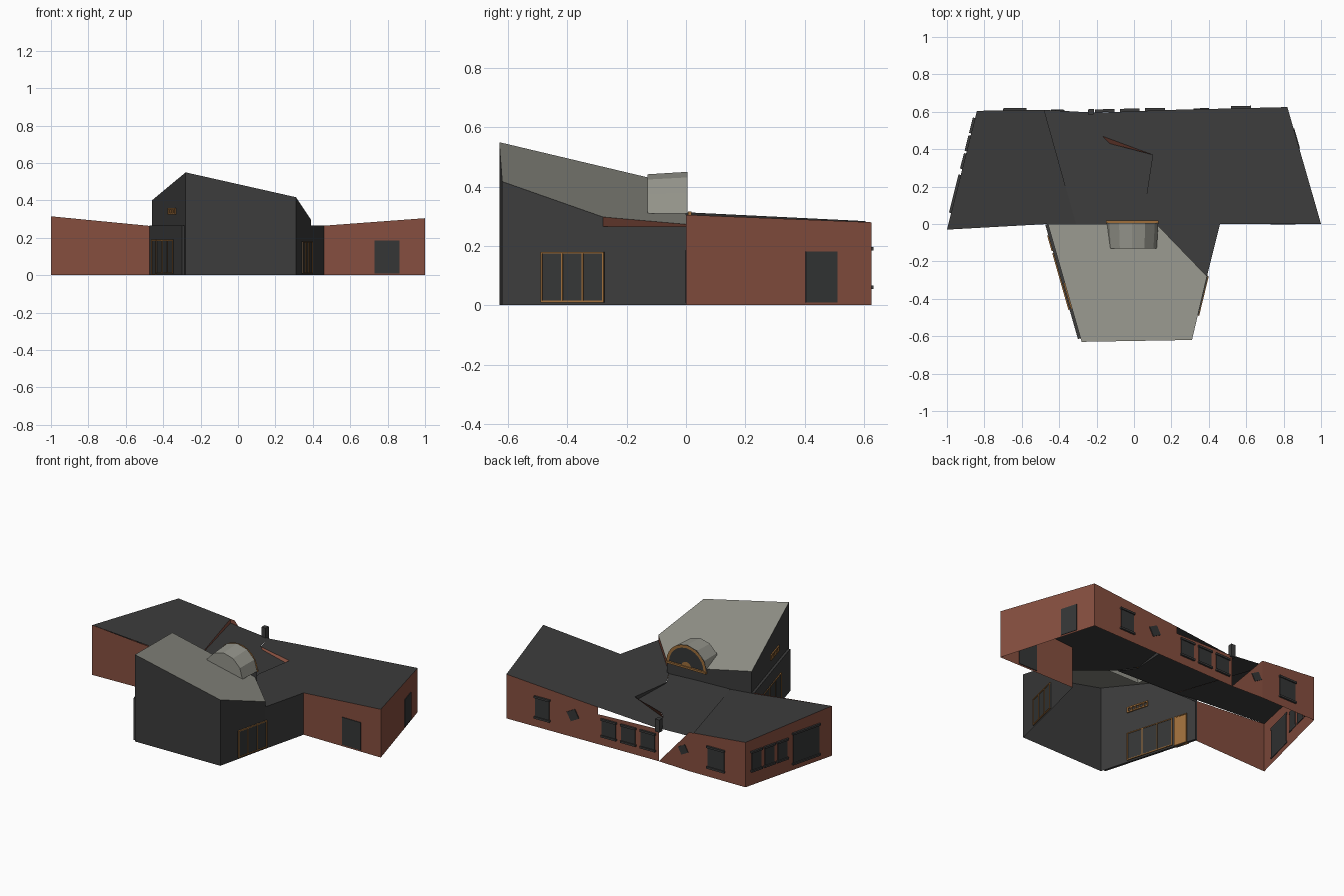
import bpy, bmesh, math
from mathutils import Vector

if "Cube" in bpy.data.objects:
    bpy.data.objects.remove(bpy.data.objects["Cube"])


def material(name, rgb):
    m = bpy.data.materials.new(name)
    m.use_nodes = True
    m.diffuse_color = (*rgb, 1)
    m.node_tree.nodes["Principled BSDF"].inputs["Base Color"].default_value = (*rgb, 1)
    return m


BRICK = material("red brick", (0.24, 0.078, 0.05))
DARK = material("dark grey cladding", (0.045, 0.045, 0.045))
LIGHT = material("light grey roofing", (0.30, 0.30, 0.26))
WOOD = material("orange timber", (0.35, 0.16, 0.045))
GLASS = material("dark glazing", (0.035, 0.037, 0.037))


def build(name, polys, mat):
    """One object from a few polygons given as point lists."""
    bm = bmesh.new()
    for pts in polys:
        bm.faces.new([bm.verts.new(p) for p in pts])
    bmesh.ops.remove_doubles(bm, verts=bm.verts, dist=0.0005)
    me = bpy.data.meshes.new(name)
    bm.to_mesh(me)
    bm.free()
    me.materials.append(mat)
    ob = bpy.data.objects.new(name, me)
    bpy.context.collection.objects.link(ob)
    return ob


# Roof planes as height functions
def hall_z(x, y): return 0.55 - 0.22 * (x + 0.28) - 0.30 * (y + 0.63)
def right_z(x, y): return 0.231 + 0.074 * x - 0.019 * y
def left_z(x, y): return 0.315 - 0.096 * (x + 1) - 0.025 * (y + 0.03)
def middle_z(x, y): return min(0.205 - 0.066 * (x + 0.2) - 0.086 * (y - 0.6), 0.249)


def roof(name, plan, height, mat):
    return build(name, [[(x, y, height(x, y)) for x, y in plan]], mat)


def wall(name, a, b, top, mat, base=lambda x, y: 0):
    """Upright sheet from a to b, between two height functions."""
    return build(name, [[(*a, base(*a)), (*b, base(*b)), (*b, top(*b)), (*a, top(*a))]], mat)


def block(name, a, b, t0, t1, z0, z1, mat, inner=-0.004, outer=0.004, tilt=0):
    """Box set on the wall a-b; t runs along the wall from 0 to 1."""
    a, b = Vector((*a, 0)), Vector((*b, 0))
    d = b - a
    u = d.normalized()
    n = Vector((u.y, -u.x, 0))
    mid = a + d * (t0 + t1) / 2 + Vector((0, 0, (z0 + z1) / 2))
    w, h = (t1 - t0) * d.length / 2, (z1 - z0) / 2
    c, s = math.cos(tilt), math.sin(tilt)
    rings = []
    for off in (inner, outer):
        rings.append([mid + n * off + u * (p * w * c - q * h * s)
                      + Vector((0, 0, p * w * s + q * h * c))
                      for p, q in ((-1, -1), (1, -1), (1, 1), (-1, 1))])
    lo, hi = rings
    sides = [[lo[i], lo[(i + 1) % 4], hi[(i + 1) % 4], hi[i]] for i in range(4)]
    return build(name, [lo[::-1], hi] + sides, mat)


def frame(name, a, b, t0, t1, z0, z1, panes, bar=0.006, outer=0.007):
    """Timber border with evenly spaced mullions."""
    dt = bar / (Vector(b) - Vector(a)).length
    for i in range(panes + 1):
        t = t0 + (t1 - t0 - dt) * i / panes
        block(name + "_mullion", a, b, t, t + dt, z0, z1, WOOD, -0.007, outer)
    for z in (z0, z1 - bar):
        block(name + "_rail", a, b, t0, t1, z, z + bar, WOOD, -0.007, outer)


# Plan corners
LF, LB = (-1.0, -0.03), (-0.84, 0.605)
RF, RB = (1.0, 0.0), (0.82, 0.625)
VALLEY_B, VALLEY_F = (-0.48, 0.61), (-0.31, 0.0)
MID_B, RIGHT_B = (-0.2, 0.595), (0.19, 0.61)
S1, S2, S3, NOTCH = (-0.17, 0.47), (0.1, 0.37), (0.06, 0.11), (0.12, 0.0)
S1_LOW = (-0.13, 0.43)
HL, HFL, HFR = (-0.46, 0.0), (-0.28, -0.63), (0.31, -0.62)
HR, HRB = (0.39, -0.28), (0.46, 0.0)

# Roofs
roof("left_wing_roof", [LF, HL, VALLEY_F, VALLEY_B, LB], left_z, DARK)
roof("middle_roof", [VALLEY_F, NOTCH, S3, S2, S1_LOW, S1, MID_B, VALLEY_B], middle_z, DARK)
roof("right_wing_roof", [HR, HRB, RF, RB, RIGHT_B, MID_B, S1, S2, S3, NOTCH], right_z, DARK)
roof("hall_roof", [HL, HFL, HFR, HR, NOTCH], hall_z, LIGHT)

# Brick steps between the roof levels
wall("valley_step", VALLEY_F, VALLEY_B, left_z, BRICK, middle_z)
wall("roof_step_side", S3, S2, right_z, DARK, middle_z)
build("roof_step", [[(*S1, right_z(*S1)), (*S2, right_z(*S2)),
                     (*S2, middle_z(*S2)), (*S1_LOW, middle_z(*S1_LOW))]], BRICK)
wall("hall_roof_upstand", HR, NOTCH, hall_z, BRICK, right_z)

# Brick wing walls
wall("left_front_wall", LF, (-0.46, -0.01), left_z, BRICK)
wall("left_end_wall", LB, LF, left_z, BRICK)
wall("left_back_wall", (-0.45, 0.61), LB, left_z, BRICK)
wall("right_front_wall", HRB, RF, right_z, BRICK)
wall("right_end_wall", RF, RB, right_z, BRICK)
wall("right_back_wall", RB, RIGHT_B, right_z, BRICK)
MID_END = (-0.23, 0.6)
wall("middle_back_wall", RIGHT_B, MID_END, lambda x, y: 0.195 - 0.03 * x, BRICK)
build("sloping_back_wall", [[(*MID_END, 0), (-0.45, 0.61, 0),
                             (-0.45, 0.61, left_z(-0.45, 0.61))]], BRICK)

# Hall walls
wall("hall_front_wall", HFL, HFR, hall_z, DARK)
wall("hall_right_wall", HFR, HR, hall_z, DARK)
wall("hall_right_rear_wall", HR, HRB, right_z, DARK)
wall("hall_left_wall", HL, HFL, hall_z, DARK)
wall("hall_back_gable", HL, NOTCH, hall_z, DARK, middle_z)
block("hall_left_plinth_wall", HL, HFL, 0, 0.97, 0, 0.265, DARK, 0, 0.015)

# Hall glazing
block("hall_right_window", HFR, HRB, 0.21, 0.555, 0.01, 0.18, GLASS, -0.004, 0.003)
frame("hall_right_window", HFR, HRB, 0.21, 0.555, 0.01, 0.18, 3)
block("hall_left_window", HL, HFL, 0.24, 0.72, 0.01, 0.19, GLASS, -0.004, 0.018)
frame("hall_left_window", HL, HFL, 0.24, 0.72, 0.01, 0.19, 3, outer=0.021)
block("hall_left_door", HL, HFL, 0.09, 0.22, 0.0, 0.19, WOOD, -0.005, -0.001)
block("hall_left_door_outside", HL, HFL, 0.09, 0.22, 0.0, 0.19, GLASS, 0.012, 0.018)
frame("hall_left_door", HL, HFL, 0.09, 0.22, 0.0, 0.19, 1, outer=0.021)
frame("hall_left_plaque", HL, HFL, 0.5, 0.72, 0.325, 0.36, 5, 0.008)

# Doors and windows of the wings
block("right_front_door", HRB, RF, 0.5, 0.745, 0.01, 0.185, GLASS)
block("right_end_door", RF, RB, 0.645, 0.815, 0.01, 0.182, GLASS)


def window(name, a, b, t0, t1, z0, z1, tilt=0):
    """Pane with a projecting dark sill and head."""
    block(name, a, b, t0, t1, z0, z1, GLASS, -0.004, 0.005, tilt)
    if not tilt:
        for z in (z0, z1):
            block(name + "_ledge", a, b, t0 - 0.01, t1 + 0.01, z - 0.006, z + 0.006,
                  DARK, -0.004, 0.012)


window("left_end_large_window", LB, LF, 0.55, 0.85, 0.04, 0.23)
for i in range(3):
    t = 0.07 + 0.15 * i
    window("left_end_small_window", LB, LF, t, t + 0.11, 0.09, 0.21)
    t = 0.07 + 0.32 * i
    window("middle_back_window", RIGHT_B, MID_END, t, t + 0.23, 0.06, 0.165)
window("right_back_window", RB, RIGHT_B, 0.32, 0.47, 0.06, 0.19)
window("left_back_window", (-0.45, 0.61), LB, 0.33, 0.63, 0.06, 0.19)
window("right_tilted_window", RB, RIGHT_B, 0.68, 0.78, 0.11, 0.17, 0.5)
window("left_tilted_window", MID_END, VALLEY_B, 0.6, 0.82, 0.1, 0.15, 0.5)

# Vent at the back edge of the roof
block("roof_vent", MID_END, VALLEY_B, -0.06, 0.06, 0.19, 0.27, DARK, -0.015, 0.015)

# Arched rooflight
CX, CZ, R, SEG = -0.01, 0.31, 0.14, 6


def arc(y, r, sides=SEG):
    return [(CX + r * math.cos(math.pi * i / sides), y, CZ + r * math.sin(math.pi * i / sides))
            for i in range(sides + 1)]


front, back = arc(-0.13, R * 0.94), arc(0.005, R)
build("rooflight_shell",
      [[front[i], front[i + 1], back[i + 1], back[i]] for i in range(SEG)] + [front], LIGHT)
build("rooflight_glass", [arc(0.006, R)], GLASS)
outer, inner = arc(0.012, R, 12), arc(0.012, R * 0.87, 12)
build("rooflight_arch_trim",
      [[outer[i], outer[i + 1], inner[i + 1], inner[i]] for i in range(12)], WOOD)
build("rooflight_hub", [arc(0.012, R * 0.25, 8)], WOOD)
A, B = (CX + R, 0.006), (CX - R, 0.006)
block("rooflight_sill", A, B, 0, 1, CZ - 0.005, CZ + 0.007, WOOD, 0, 0.012)
wall("rooflight_base", A, B, lambda x, y: CZ, DARK, middle_z)
